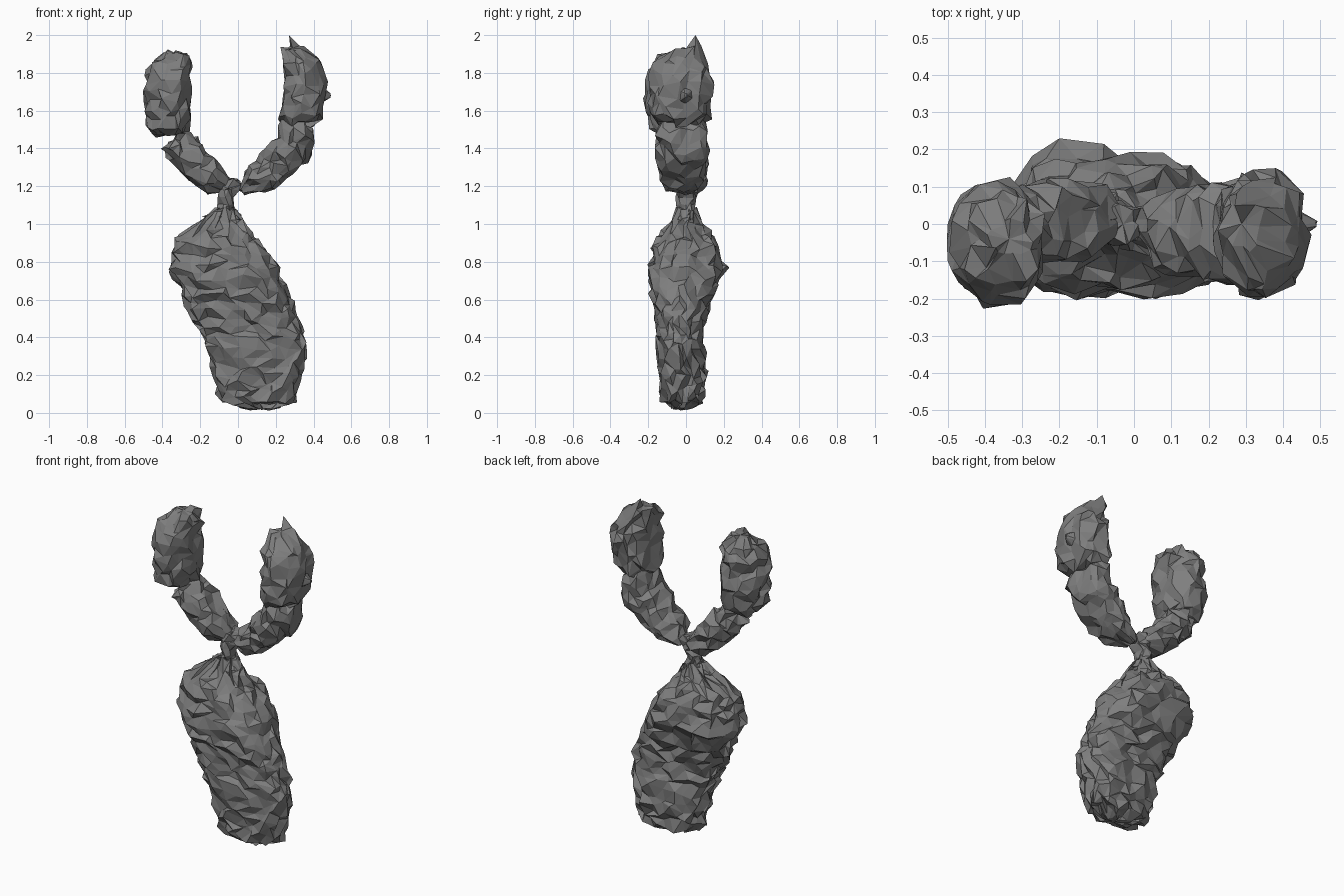
import bpy, bmesh, random
from math import sin, cos, pi, radians
from mathutils import Vector

if "Cube" in bpy.data.objects:
    bpy.data.objects.remove(bpy.data.objects["Cube"])

rng = random.Random(7)
grey = bpy.data.materials.new("stone grey")
grey.use_nodes = True
colour = (0.21, 0.21, 0.21, 1)
grey.diffuse_color = colour
grey.node_tree.nodes["Principled BSDF"].inputs["Base Color"].default_value = colour


def resample(stations, step):
    """Fill in rings between the given stations at an even spacing."""
    rings = []
    for a, b in zip(stations, stations[1:]):
        a, b = Vector(a), Vector(b)
        reach = max((b.xy - a.xy).length, abs(a[3] - b[3]))
        count = max(1, round(reach / step))
        rings += [a.lerp(b, i / count) for i in range(count)]
    return rings + [Vector(stations[-1])]


def crag(name, stations, sides, step=0.045, rough=0.018, tilt=0, spike=None):
    """Rough lofted lump; each station is x, z, y, half width, half depth."""
    bm = bmesh.new()
    across = Vector((cos(radians(tilt)), 0, sin(radians(tilt))))
    loops = []
    for k, s in enumerate(resample([Vector(p) for p in stations], step)):
        loop = []
        amount = min(rough, 0.3 * min(s[3], s[4]))
        for i in range(sides):
            t = 2 * pi * (i + 0.5 * (k % 2) + rng.uniform(-0.25, 0.25)) / sides
            swell = 1 + 0.1 * abs(sin(2 * t))
            co = Vector((s[0], s[2], s[1])) + across * (s[3] * cos(t) * swell)
            co.y += s[4] * sin(t) * swell
            co += Vector([rng.uniform(-amount, amount) for _ in range(3)])
            loop.append(bm.verts.new(co))
        loops.append(loop)
    # staggered triangles between rings
    for k, (low, high) in enumerate(zip(loops, loops[1:])):
        for i in range(sides):
            j = (i + 1) % sides
            if k % 2 == 0:
                bm.faces.new((low[i], low[j], high[i]))
                bm.faces.new((low[j], high[j], high[i]))
            else:
                bm.faces.new((low[i], high[j], high[i]))
                bm.faces.new((low[i], low[j], high[j]))
    # pointed end caps
    for loop in (loops[0], loops[-1]):
        centre = sum((v.co for v in loop), Vector()) / sides
        tip = bm.verts.new(centre)
        for i in range(sides):
            bm.faces.new((loop[i], loop[(i + 1) % sides], tip))
    if spike:
        spike = Vector(spike)
        min(bm.verts, key=lambda v: (v.co - spike).length).co = spike
    bmesh.ops.recalc_face_normals(bm, faces=bm.faces)
    mesh = bpy.data.meshes.new(name)
    bm.to_mesh(mesh)
    bm.free()
    mesh.materials.append(grey)
    obj = bpy.data.objects.new(name, mesh)
    bpy.context.collection.objects.link(obj)
    return obj


# leaning main body tapering to the neck
crag("body", [
    (0.12, 0.02, -0.03, 0.05, 0.03), (0.10, 0.07, -0.02, 0.19, 0.10),
    (0.10, 0.20, -0.02, 0.22, 0.12), (0.10, 0.35, -0.03, 0.26, 0.115),
    (0.04, 0.50, -0.03, 0.27, 0.12), (-0.01, 0.62, -0.02, 0.27, 0.16),
    (-0.07, 0.76, 0.00, 0.28, 0.19), (-0.10, 0.88, 0.00, 0.23, 0.165),
    (-0.12, 0.95, 0.00, 0.18, 0.12), (-0.08, 1.02, 0.00, 0.09, 0.07),
    (-0.06, 1.08, 0.00, 0.05, 0.045)], 24, rough=0.022, spike=(-0.2, 0.23, 0.77))

# pinched neck and the small knot where the arms meet
crag("neck", [
    (-0.08, 1.03, 0.00, 0.10, 0.05), (-0.06, 1.08, 0.00, 0.045, 0.04),
    (-0.06, 1.14, 0.00, 0.045, 0.045), (-0.04, 1.20, 0.00, 0.05, 0.06),
    (-0.03, 1.24, 0.00, 0.035, 0.05)], 10, step=0.03)

# right arm: slanted lower lobe and upright upper lobe
crag("right_lower_arm", [
    (-0.05, 1.19, 0.01, 0.03, 0.04), (-0.11, 1.22, 0.01, 0.07, 0.09),
    (-0.19, 1.29, 0.01, 0.085, 0.10), (-0.29, 1.39, 0.00, 0.09, 0.10),
    (-0.34, 1.44, -0.01, 0.075, 0.09)], 13, tilt=45)
crag("right_upper_arm", [
    (-0.37, 1.47, -0.05, 0.08, 0.08), (-0.37, 1.51, -0.05, 0.105, 0.13),
    (-0.37, 1.65, -0.05, 0.115, 0.155), (-0.365, 1.80, -0.05, 0.11, 0.145),
    (-0.34, 1.88, -0.04, 0.085, 0.10), (-0.33, 1.91, -0.04, 0.05, 0.05)],
    15, step=0.05, rough=0.02, spike=(-0.5, 0.0, 1.65))

# left arm: longer lower lobe, upper lobe ending in a spike
crag("left_lower_arm", [
    (0.02, 1.17, 0.00, 0.02, 0.04), (0.10, 1.22, -0.02, 0.07, 0.10),
    (0.20, 1.30, -0.02, 0.09, 0.12), (0.28, 1.40, -0.02, 0.10, 0.13),
    (0.32, 1.49, -0.02, 0.095, 0.13), (0.33, 1.54, -0.02, 0.075, 0.10)],
    14, step=0.05, tilt=-40)
crag("left_upper_arm", [
    (0.32, 1.53, -0.03, 0.08, 0.10), (0.33, 1.57, -0.03, 0.10, 0.15),
    (0.35, 1.68, -0.03, 0.115, 0.165), (0.355, 1.80, -0.03, 0.10, 0.155),
    (0.33, 1.88, -0.03, 0.09, 0.12), (0.29, 1.93, 0.00, 0.05, 0.07)],
    15, step=0.05, rough=0.02, spike=(0.27, 0.05, 2.0))
crag("left_arm_thorn", [
    (0.37, 1.68, -0.01, 0.09, 0.09), (0.49, 1.68, 0.0, 0.01, 0.01)],
    6, step=0.12, rough=0.01, tilt=90)
